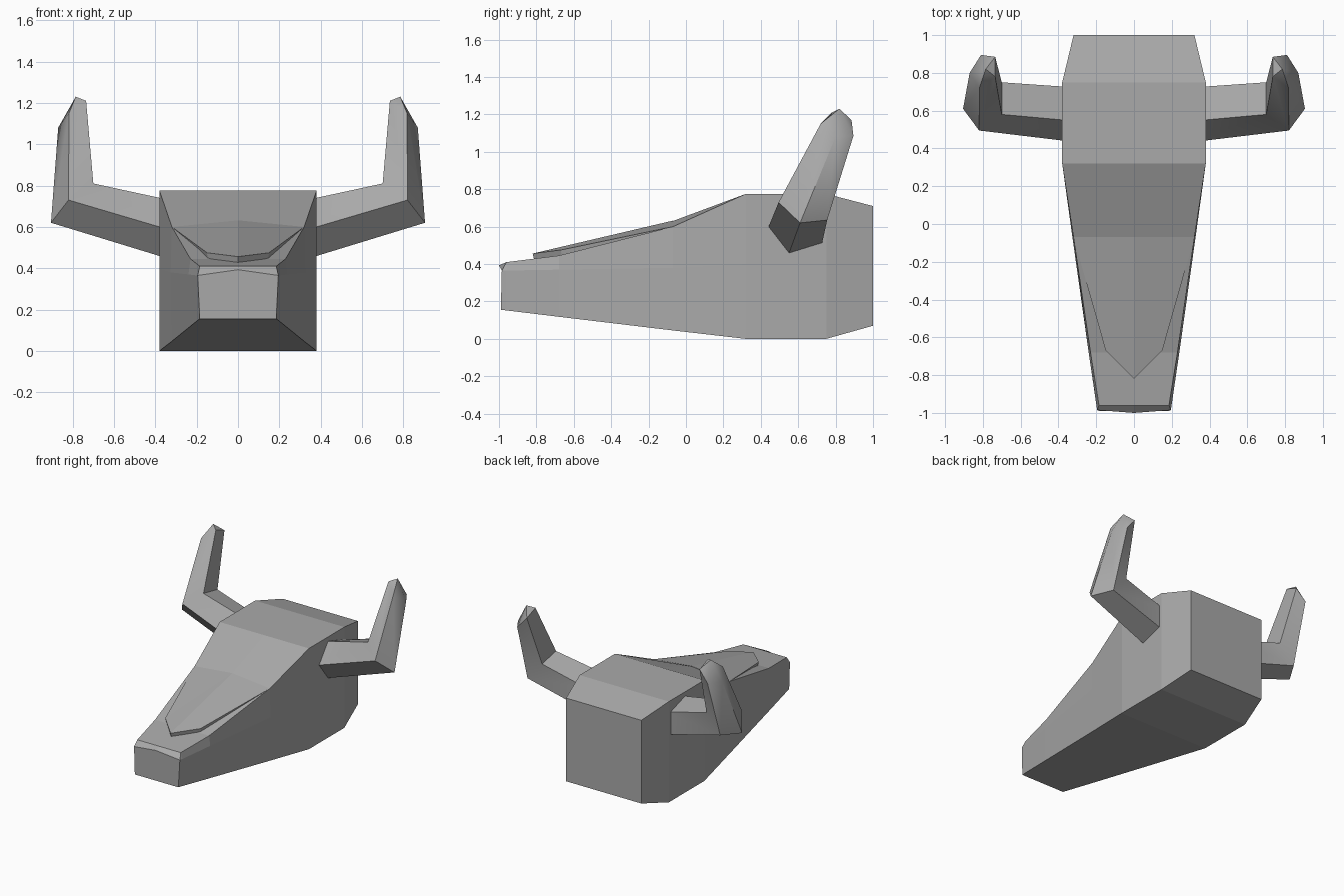
import bpy, bmesh, math
from mathutils import Vector

cube = bpy.data.objects.get("Cube")
if cube:
    bpy.data.objects.remove(cube, do_unlink=True)

grey = bpy.data.materials.new("bone grey")
grey.use_nodes = True
colour = (0.4, 0.4, 0.4, 1)
grey.diffuse_color = colour
grey.node_tree.nodes["Principled BSDF"].inputs["Base Color"].default_value = colour


def mirrored(p):
    return (-p[0], p[1], p[2])


def loft(name, rings, tip=None, smooth=None):
    """Skin closed rings; end in a flat cap, or in a point if tip is given."""
    bm = bmesh.new()
    rows = [[bm.verts.new(p) for p in ring] for ring in rings]
    n = len(rows[0])
    for a, b in zip(rows, rows[1:]):
        for i in range(n):
            j = (i + 1) % n
            bm.faces.new((a[i], a[j], b[j], b[i]))
    bm.faces.new(rows[0])
    if tip:
        apex = bm.verts.new(tip)
        for i in range(n):
            bm.faces.new((rows[-1][i], rows[-1][(i + 1) % n], apex))
    else:
        bm.faces.new(rows[-1])
    bmesh.ops.remove_doubles(bm, verts=bm.verts, dist=0.0005)
    bmesh.ops.recalc_face_normals(bm, faces=bm.faces)
    mesh = bpy.data.meshes.new(name)
    bm.to_mesh(mesh)
    bm.free()
    mesh.materials.append(grey)
    obj = bpy.data.objects.new(name, mesh)
    bpy.context.collection.objects.link(obj)
    if smooth:
        bpy.ops.object.select_all(action="DESELECT")
        obj.select_set(True)
        bpy.context.view_layer.objects.active = obj
        bpy.ops.object.shade_smooth_by_angle(angle=math.radians(smooth))
    return obj


# Head: cross-sections from back to muzzle
def section(y, bottom, side, top, ridge):
    half = [(x, y, z) for x, z in (bottom, side, top)]
    return half + [(0, y, ridge)] + [mirrored(p) for p in reversed(half)]


head = [
    section(1.0, (0.32, 0.07), (0.32, 0.4), (0.32, 0.71), 0.71),
    section(0.75, (0.38, 0), (0.38, 0.4), (0.38, 0.775), 0.775),
    section(0.32, (0.38, 0), (0.38, 0.4), (0.38, 0.775), 0.775),
    section(-0.07, (0.322, 0.045), (0.326, 0.38), (0.32, 0.60), 0.63),
    section(-0.68, (0.232, 0.118), (0.24, 0.37), (0.23, 0.445), 0.445),
    section(-0.96, (0.19, 0.152), (0.199, 0.365), (0.185, 0.41), 0.41),
]
lip = [(0.185, -0.99, 0.155), (0.195, -0.985, 0.365), (0.195, -0.985, 0.365)]
head.append(lip + [(0, -1.0, 0.393)] + [mirrored(p) for p in reversed(lip)])
loft("head", head)

# Raised plate on the snout, flush with the brow at its back
edge = [(0.32, -0.07, 0.60), (0.15, -0.67, 0.475)]
plate_top = edge + [(0, -0.82, 0.456)] + [mirrored(p) for p in reversed(edge)]
plate_top.append((0, -0.07, 0.632))
plate_low = [(x * 0.97, y + 0.01, z - 0.04) for x, y, z in plate_top]

bm = bmesh.new()
top = [bm.verts.new(p) for p in plate_top]
low = [bm.verts.new(p) for p in plate_low]
for ring in (top, low):
    r1, s1, tip, s2, r2, mid = ring
    for face in ((r1, s1, mid), (s1, tip, mid), (tip, s2, mid), (s2, r2, mid)):
        bm.faces.new(face)
for i in range(6):
    j = (i + 1) % 6
    bm.faces.new((top[i], top[j], low[j], low[i]))
bmesh.ops.recalc_face_normals(bm, faces=bm.faces)
mesh = bpy.data.meshes.new("snout_plate")
bm.to_mesh(mesh)
bm.free()
mesh.materials.append(grey)
bpy.context.collection.objects.link(bpy.data.objects.new("snout_plate", mesh))

# Horns: five-sided, bent upward at the elbow, with a domed tip
root = []
for i in range(5):
    a = math.radians(180 - 72 * i)
    root.append(Vector((0.38, 0.6 + 0.158 * math.cos(a), 0.6 + 0.148 * math.sin(a))))
elbow = [Vector(p) for p in (
    (0.82, 0.495, 0.73), (0.70, 0.58, 0.81), (0.70, 0.75, 0.775),
    (0.82, 0.755, 0.635), (0.905, 0.61, 0.62))]
upper = [Vector(p) for p in (
    (0.818, 0.72, 1.15), (0.735, 0.78, 1.21), (0.735, 0.885, 1.17),
    (0.81, 0.895, 1.085), (0.87, 0.80, 1.08))]
buried = [r - (e - r) * 0.15 for r, e in zip(root, elbow)]
horn = [buried, elbow, upper]
horn_tip = (0.785, 0.82, 1.23)

loft("left_horn", horn, horn_tip, 40)
loft("right_horn", [[mirrored(p) for p in ring] for ring in horn],
     mirrored(horn_tip), 40)
